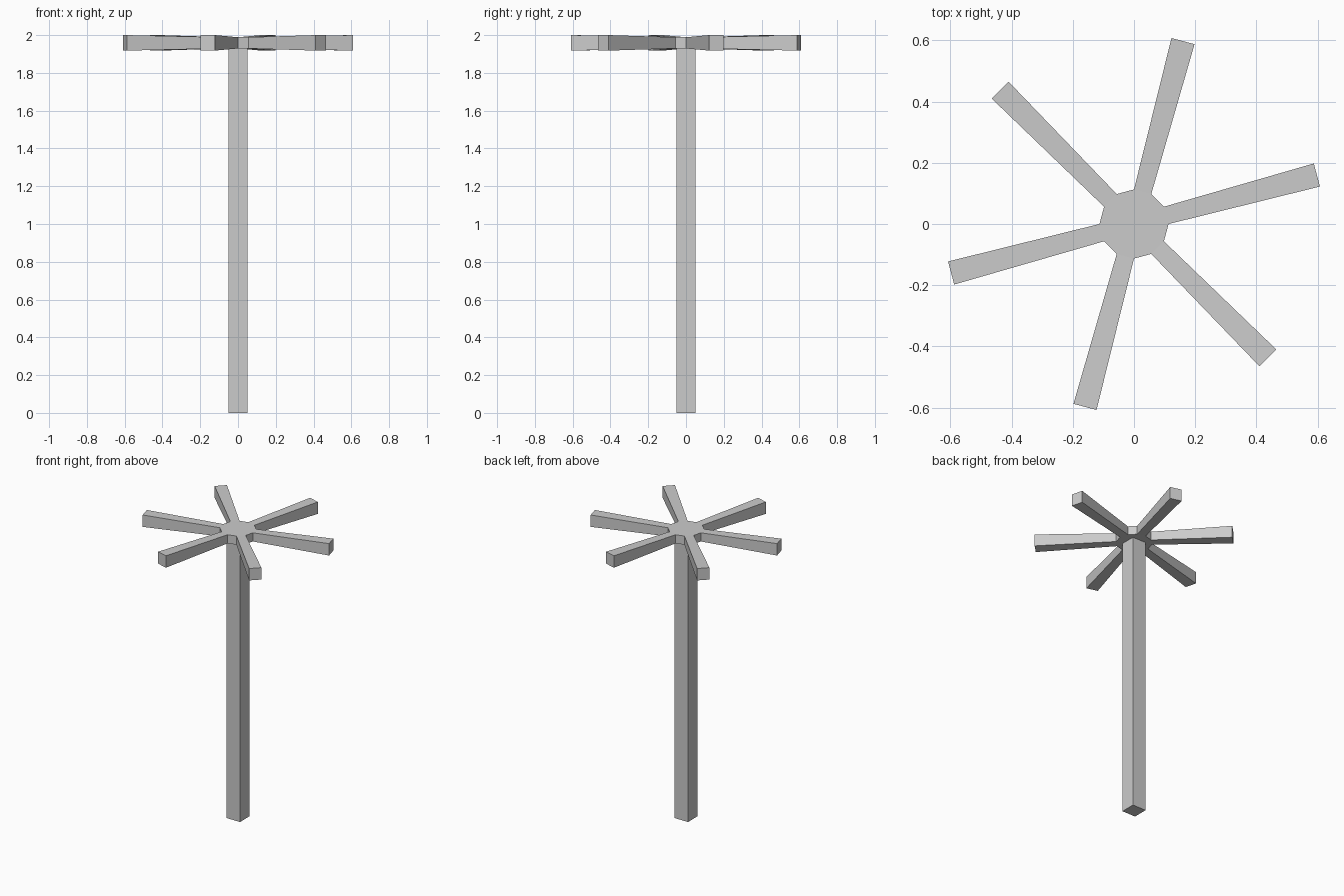
import bpy, bmesh, math
from mathutils import Matrix, Vector

if "Cube" in bpy.data.objects:
    bpy.data.objects.remove(bpy.data.objects["Cube"])

HUB_R, HUB_Z, HUB_H = 0.113, 1.959, 0.0595
TIP_R, TIP_W, TIP_H = 0.619, 0.078, 0.082


def finish(bm, name):
    bmesh.ops.recalc_face_normals(bm, faces=bm.faces)
    me = bpy.data.meshes.new(name)
    bm.to_mesh(me)
    bm.free()
    ob = bpy.data.objects.new(name, me)
    bpy.context.collection.objects.link(ob)
    return ob


# Square post, ending just inside the hub
POST_TOP = 1.935
bm = bmesh.new()
bmesh.ops.create_cube(bm, size=1, matrix=Matrix.Translation((0, 0, POST_TOP / 2))
                      @ Matrix.Diagonal((0.102, 0.102, POST_TOP, 1)))
finish(bm, "post")

# Twelve-sided hub; every second side is extruded into a flaring arm
bm = bmesh.new()
bmesh.ops.create_cone(bm, cap_ends=True, segments=12, radius1=HUB_R, radius2=HUB_R,
                      depth=HUB_H, matrix=Matrix.Translation((0, 0, HUB_Z)))
bm.normal_update()
sides = []
for f in bm.faces:
    if abs(f.normal.z) < 0.5:
        angle = math.degrees(math.atan2(f.normal.y, f.normal.x))
        if round(angle - 15) % 60 == 0:
            sides.append(f)
tips = bmesh.ops.extrude_discrete_faces(bm, faces=sides)["faces"]
root_w = 2 * HUB_R * math.sin(math.radians(15))
for f in tips:
    c = f.calc_center_median()
    out = Vector((c.x, c.y, 0)).normalized()
    across = Vector((-out.y, out.x, 0))
    for v in f.verts:
        d = v.co - c
        v.co = (out * TIP_R + across * d.dot(across) * TIP_W / root_w
                + Vector((0, 0, HUB_Z + d.z * TIP_H / HUB_H)))
finish(bm, "hub_with_arms")
